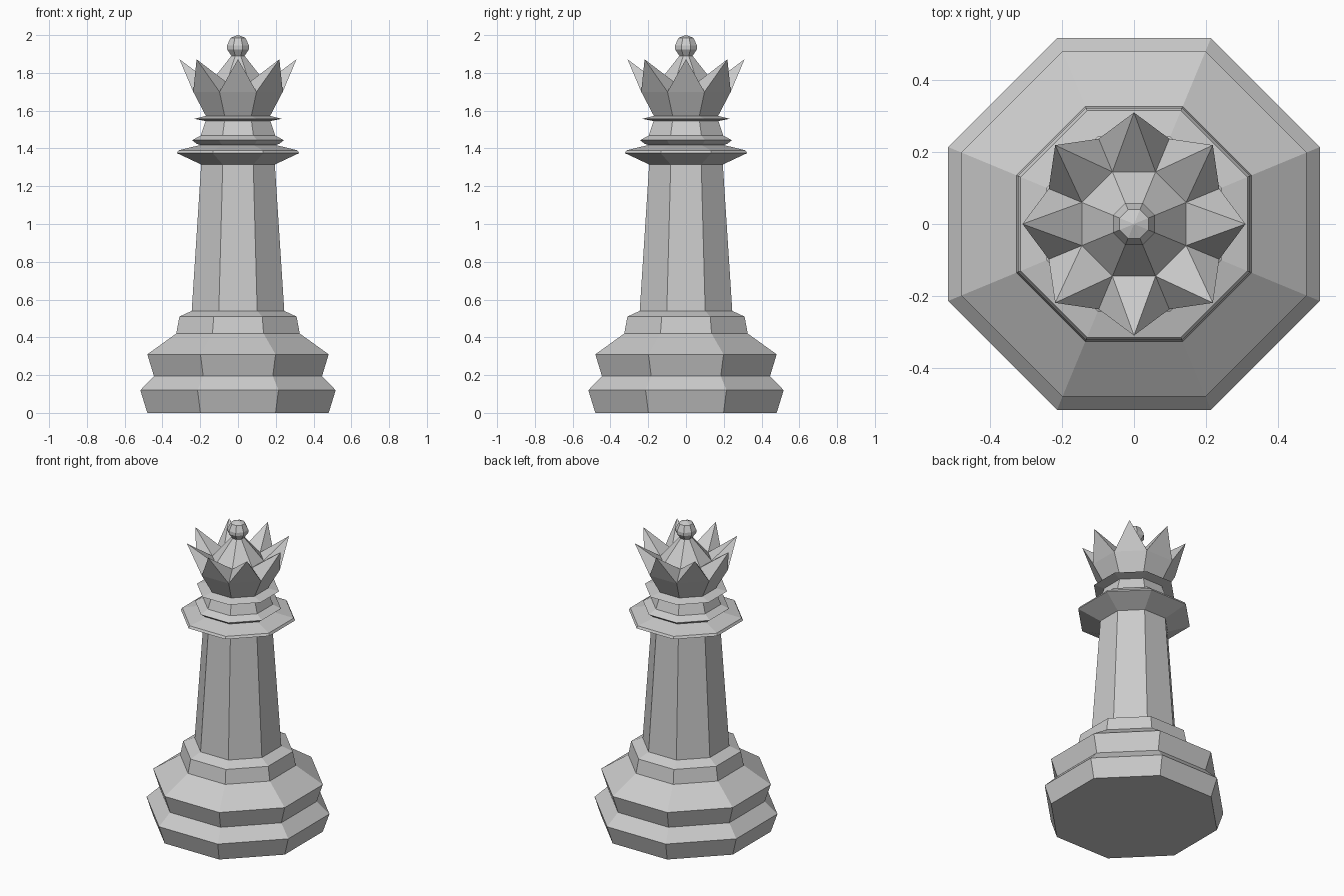
import bpy, bmesh, math

if "Cube" in bpy.data.objects:
    bpy.data.objects.remove(bpy.data.objects["Cube"])

SIDES = 8
STEP = 2 * math.pi / SIDES


def ring(bm, apothem, z):
    """Octagon with flats facing the axes; apothem = distance to a flat."""
    r = apothem / math.cos(STEP / 2)
    return [bm.verts.new((r * math.cos((i - 0.5) * STEP),
                          r * math.sin((i - 0.5) * STEP), z)) for i in range(SIDES)]


def bridge(bm, a, b):
    for i in range(SIDES):
        j = (i + 1) % SIDES
        bm.faces.new((a[i], a[j], b[j], b[i]))


def finish(bm, name):
    bmesh.ops.recalc_face_normals(bm, faces=bm.faces[:])
    mesh = bpy.data.meshes.new(name)
    bm.to_mesh(mesh)
    bm.free()
    ob = bpy.data.objects.new(name, mesh)
    bpy.context.collection.objects.link(ob)
    return ob


def turned(name, profile):
    """Closed eight-sided turning from (apothem, z) pairs."""
    bm = bmesh.new()
    rings = [ring(bm, a, z) for a, z in profile]
    for a, b in zip(rings, rings[1:]):
        bridge(bm, a, b)
    bm.faces.new(rings[0])
    bm.faces.new(rings[-1])
    return finish(bm, name)


# Stepped foot
turned("base", [(0.48, 0), (0.517, 0.12), (0.445, 0.195), (0.48, 0.31),
                (0.327, 0.42), (0.31, 0.51), (0.245, 0.54)])

# Tapered column
turned("shaft", [(0.245, 0.54), (0.195, 1.315)])

# Wide collar, small ring, neck and thin disc
turned("collar", [(0.195, 1.315), (0.323, 1.375), (0.315, 1.39), (0.20, 1.418)])
turned("neck_ring", [(0.20, 1.418), (0.22, 1.425), (0.243, 1.444), (0.197, 1.468)])
turned("neck", [(0.197, 1.468), (0.172, 1.545)])
turned("neck_disc", [(0.172, 1.545), (0.232, 1.557), (0.172, 1.572)])

# Crown: flared cup, eight points and a domed centre
bm = bmesh.new()
bottom = ring(bm, 0.17, 1.572)
outer = ring(bm, 0.237, 1.70)
inner = ring(bm, 0.145, 1.75)
dome = ring(bm, 0.035, 1.89)
bm.faces.new(bottom)
bridge(bm, bottom, outer)
bridge(bm, inner, dome)
bm.faces.new(dome)
for i in range(SIDES):
    j = (i + 1) % SIDES
    tip = bm.verts.new((0.31 * math.cos(i * STEP), 0.31 * math.sin(i * STEP), 1.872))
    loop = (outer[i], outer[j], inner[j], inner[i])
    for k in range(4):
        bm.faces.new((loop[k], loop[(k + 1) % 4], tip))
finish(bm, "crown")

# Faceted ball on top
turned("finial", [(0.035, 1.89), (0.058, 1.925), (0.058, 1.945),
                  (0.04, 1.985), (0.002, 2.0)])
